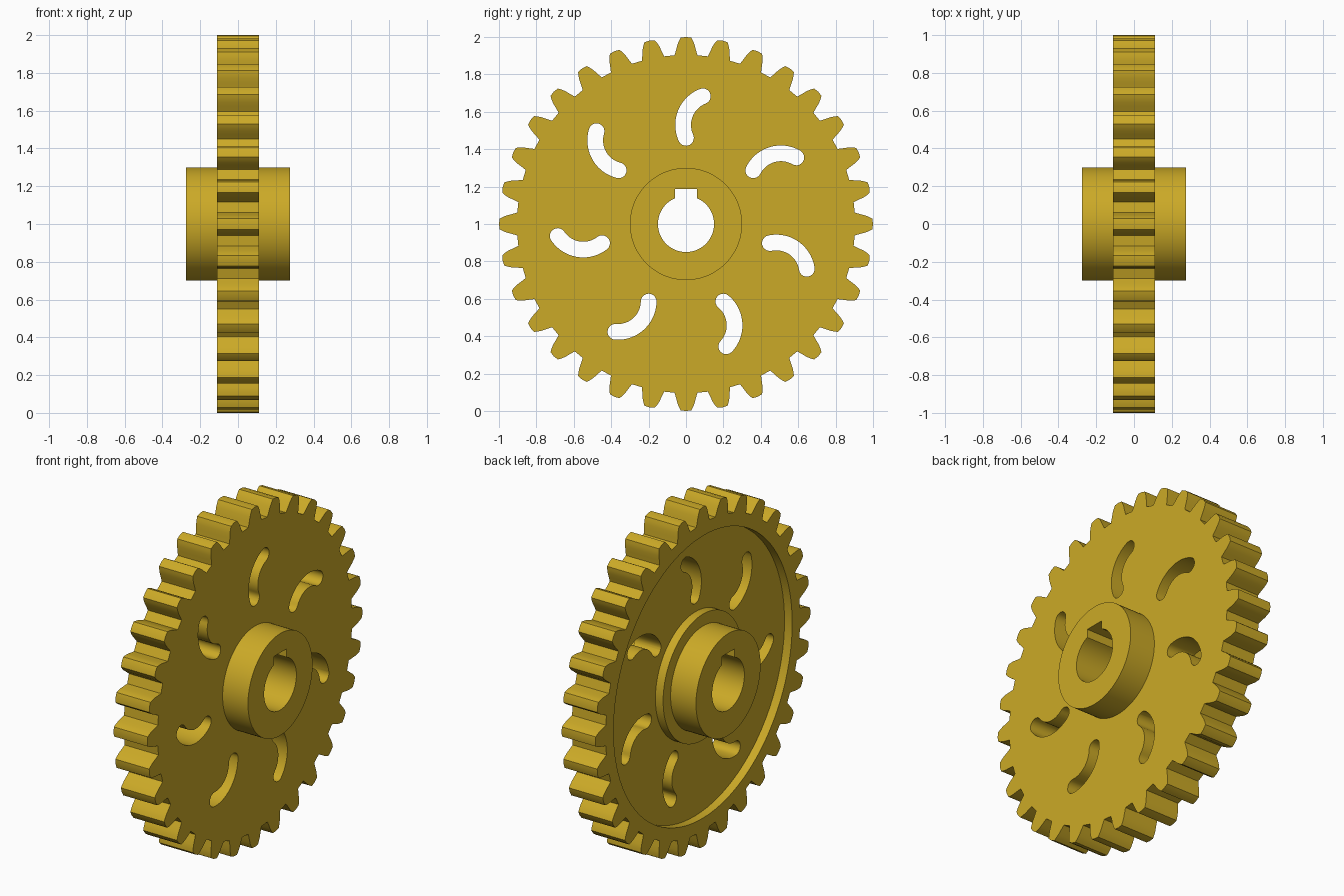
import bpy, bmesh
from math import sin, cos, pi, sqrt, atan2

if "Cube" in bpy.data.objects:
    bpy.data.objects.remove(bpy.data.objects["Cube"])

CZ = 1.0          # height of the axle
TEETH, SLOTS = 32, 7


def prism(name, pts, x0, x1):
    """Extrude a (y, z) outline, centred on the axle, from x0 to x1."""
    bm = bmesh.new()
    face = bm.faces.new([bm.verts.new((x0, y, z + CZ)) for y, z in pts])
    ext = bmesh.ops.extrude_face_region(bm, geom=[face])
    moved = [v for v in ext["geom"] if isinstance(v, bmesh.types.BMVert)]
    bmesh.ops.translate(bm, verts=moved, vec=(x1 - x0, 0, 0))
    bmesh.ops.recalc_face_normals(bm, faces=bm.faces[:])
    me = bpy.data.meshes.new(name)
    bm.to_mesh(me)
    bm.free()
    ob = bpy.data.objects.new(name, me)
    bpy.context.collection.objects.link(ob)
    return ob


def arc(r, a0, a1, n, cy=0.0, cz=0.0):
    return [(cy + r * cos(a0 + (a1 - a0) * i / n),
             cz + r * sin(a0 + (a1 - a0) * i / n)) for i in range(n + 1)]


def circle(r, n=96):
    return arc(r, 0, 2 * pi, n)[:-1]


def rotate(pts, a):
    return [(y * cos(a) - z * sin(a), y * sin(a) + z * cos(a)) for y, z in pts]


def combine(target, tool, operation):
    mod = target.modifiers.new(operation, 'BOOLEAN')
    mod.operation, mod.solver, mod.object = operation, 'EXACT', tool
    bpy.context.view_layer.objects.active = target
    bpy.ops.object.modifier_apply(modifier=mod.name)
    bpy.data.objects.remove(tool)


# Toothed disc: half-tooth flank as (radius, half width), mirrored and repeated
flank = [(0.902, 0.061), (0.93, 0.053), (0.958, 0.046), (0.98, 0.037), (0.996, 0.028)]
tooth = [(r, -w) for r, w in flank] + [(1.0, 0.0)] + [(r, w) for r, w in reversed(flank)]
outline = []
for i in range(TEETH):
    outline += rotate(tooth, 2 * pi * i / TEETH)
gear = prism("gear_wheel", outline, -0.11, 0.11)

# Recess on the left face, then raised collar and hub
combine(gear, prism("recess_cutter", circle(0.83), -0.3, -0.06), 'DIFFERENCE')
combine(gear, prism("collar", circle(0.37), -0.11, 0.02), 'UNION')
combine(gear, prism("hub", circle(0.30), -0.275, 0.275), 'UNION')

# Bore with keyway
key = 0.06
a = atan2(sqrt(0.15 ** 2 - key ** 2), key)
bore = arc(0.15, pi - a, 2 * pi + a, 64) + [(key, 0.187), (-key, 0.187)]
combine(gear, prism("bore_cutter", bore, -0.5, 0.5), 'DIFFERENCE')

# Curved slot: arc band with round ends, repeated around the axle
y0, z0, y1, z1 = 0.0, 0.46, 0.09, 0.683
c, sag, hw = sqrt((y1 - y0) ** 2 + (z1 - z0) ** 2), 0.052, 0.042
R = (c * c / 4 + sag * sag) / (2 * sag)
cy = (y0 + y1) / 2 + (z1 - z0) / c * (R - sag)
cz = (z0 + z1) / 2 - (y1 - y0) / c * (R - sag)
s = atan2(z0 - cz, y0 - cy) % (2 * pi)
e = atan2(z1 - cz, y1 - cy) % (2 * pi)
slot = (arc(R + hw, e, s, 20, cy, cz)
        + arc(hw, s, s + pi, 10, y0, z0)[1:-1]
        + arc(R - hw, s, e, 20, cy, cz)
        + arc(hw, e + pi, e + 2 * pi, 10, y1, z1)[1:-1])
for i in range(SLOTS):
    combine(gear, prism("slot_cutter", rotate(slot, -2 * pi * i / SLOTS), -0.3, 0.3), 'DIFFERENCE')

# Brass colour and shading
brass = bpy.data.materials.new("brass")
brass.diffuse_color = (0.6, 0.4, 0.02, 1)
brass.use_nodes = True
brass.node_tree.nodes["Principled BSDF"].inputs["Base Color"].default_value = brass.diffuse_color
gear.data.materials.clear()
gear.data.materials.append(brass)
bpy.ops.object.select_all(action='DESELECT')
gear.select_set(True)
bpy.context.view_layer.objects.active = gear
bpy.ops.object.shade_smooth_by_angle(angle=0.35)
